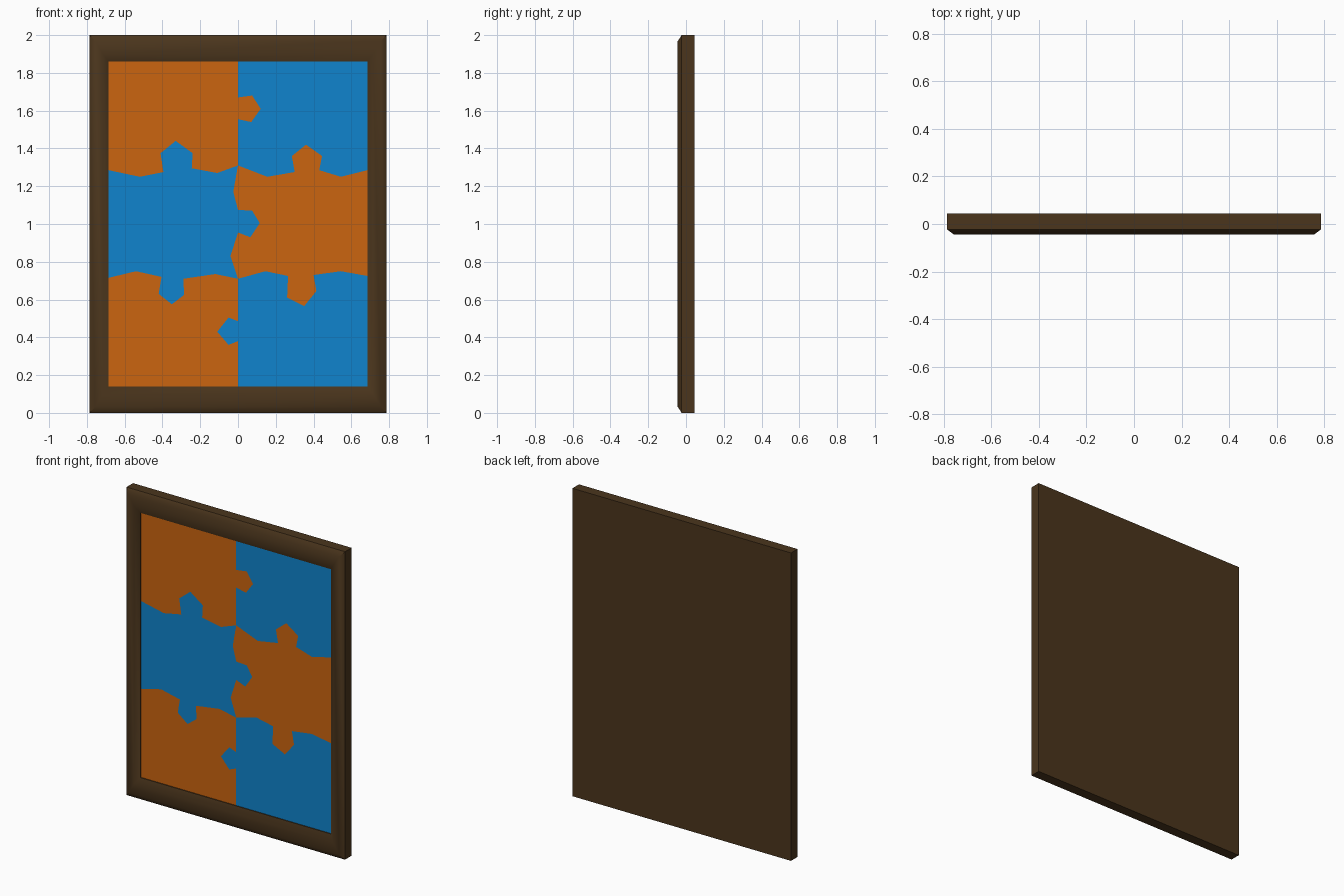
import bpy, bmesh, math

if "Cube" in bpy.data.objects:
    bpy.data.objects.remove(bpy.data.objects["Cube"])


def material(name, rgb):
    m = bpy.data.materials.new(name)
    m.diffuse_color = (*rgb, 1)
    m.use_nodes = True
    m.node_tree.nodes["Principled BSDF"].inputs["Base Color"].default_value = m.diffuse_color
    return m


BROWN = material("dark_wood", (0.070, 0.036, 0.012))
ORANGE = material("orange", (0.60, 0.13, 0.005))
BLUE = material("blue", (0.005, 0.23, 0.61))


def add_object(name, bm, mat):
    bmesh.ops.recalc_face_normals(bm, faces=bm.faces)
    me = bpy.data.meshes.new(name)
    bm.to_mesh(me)
    bm.free()
    me.materials.append(mat)
    ob = bpy.data.objects.new(name, me)
    bpy.context.collection.objects.link(ob)
    return ob


# Frame with closed back: rings given as (side inset, top/bottom inset, y)
rings = [(0, 0, 0.044), (0, 0, -0.023), (0.028, 0.032, -0.044),
         (0.07, 0.10, -0.044), (0.1, 0.14, -0.024), (0.1, 0.14, -0.008)]
bm = bmesh.new()
loops = []
for dx, dz, y in rings:
    x, lo, hi = 0.785 - dx, dz, 2 - dz
    loops.append([bm.verts.new((sx, y, z)) for sx, z in
                  ((-x, lo), (x, lo), (x, hi), (-x, hi))])
for a, b in zip(loops, loops[1:]):
    for i in range(4):
        j = (i + 1) % 4
        bm.faces.new((a[i], a[j], b[j], b[i]))
bm.faces.new(loops[0])
bm.faces.new(loops[-1])
frame = add_object("frame", bm, BROWN)
bpy.context.view_layer.objects.active = frame
frame.select_set(True)
bpy.ops.object.shade_smooth_by_angle(angle=math.radians(42))

# Seams between the puzzle pieces, as (x, z) paths
up_l = [(-.685, 1.285), (-.52, 1.25), (-.395, 1.275), (-.41, 1.375), (-.33, 1.44),
        (-.24, 1.375), (-.245, 1.295), (-.11, 1.27), (0, 1.31)]
up_r = [(0, 1.31), (.155, 1.25), (.3, 1.275), (.285, 1.36), (.36, 1.42),
        (.445, 1.36), (.43, 1.285), (.545, 1.25), (.685, 1.285)]
low_l = [(-.685, .715), (-.54, .75), (-.405, .72), (-.42, .63), (-.35, .575),
         (-.285, .625), (-.29, .71), (-.12, .735), (0, .71)]
low_r = [(0, .71), (.145, .75), (.265, .725), (.26, .61), (.35, .565),
         (.415, .645), (.4, .73), (.545, .75), (.685, .725)]
v_top = [(0, 1.86), (0, 1.67), (.075, 1.68), (.12, 1.61), (.07, 1.54), (0, 1.555), (0, 1.31)]
v_mid = [(0, 1.31), (-.025, 1.17), (0, 1.075), (.075, 1.07), (.115, 1.005),
         (.065, .93), (0, .955), (-.04, .83), (0, .71)]
v_low = [(0, .71), (0, .485), (-.05, .505), (-.11, .43), (-.05, .36), (0, .38), (0, .14)]
X, LO, HI = 0.685, 0.14, 1.86


def piece(name, mat, *paths):
    outline = []
    for path in paths:
        for p in path:
            if p not in outline:
                outline.append(p)
    bm = bmesh.new()
    face = bm.faces.new([bm.verts.new((x, -0.008, z)) for x, z in outline])
    ext = bmesh.ops.extrude_face_region(bm, geom=[face])
    for v in ext["geom"]:
        if isinstance(v, bmesh.types.BMVert):
            v.co.y = -0.018
    add_object(name, bm, mat)


# Six puzzle pieces in alternating colours
piece("piece_top_left", ORANGE, [(-X, HI)], v_top, up_l[::-1])
piece("piece_top_right", BLUE, v_top, up_r, [(X, HI)])
piece("piece_middle_left", BLUE, up_l, v_mid, low_l[::-1])
piece("piece_middle_right", ORANGE, v_mid, low_r, up_r[::-1])
piece("piece_bottom_left", ORANGE, low_l, v_low, [(-X, LO)])
piece("piece_bottom_right", BLUE, v_low, [(X, LO)], low_r[::-1])
